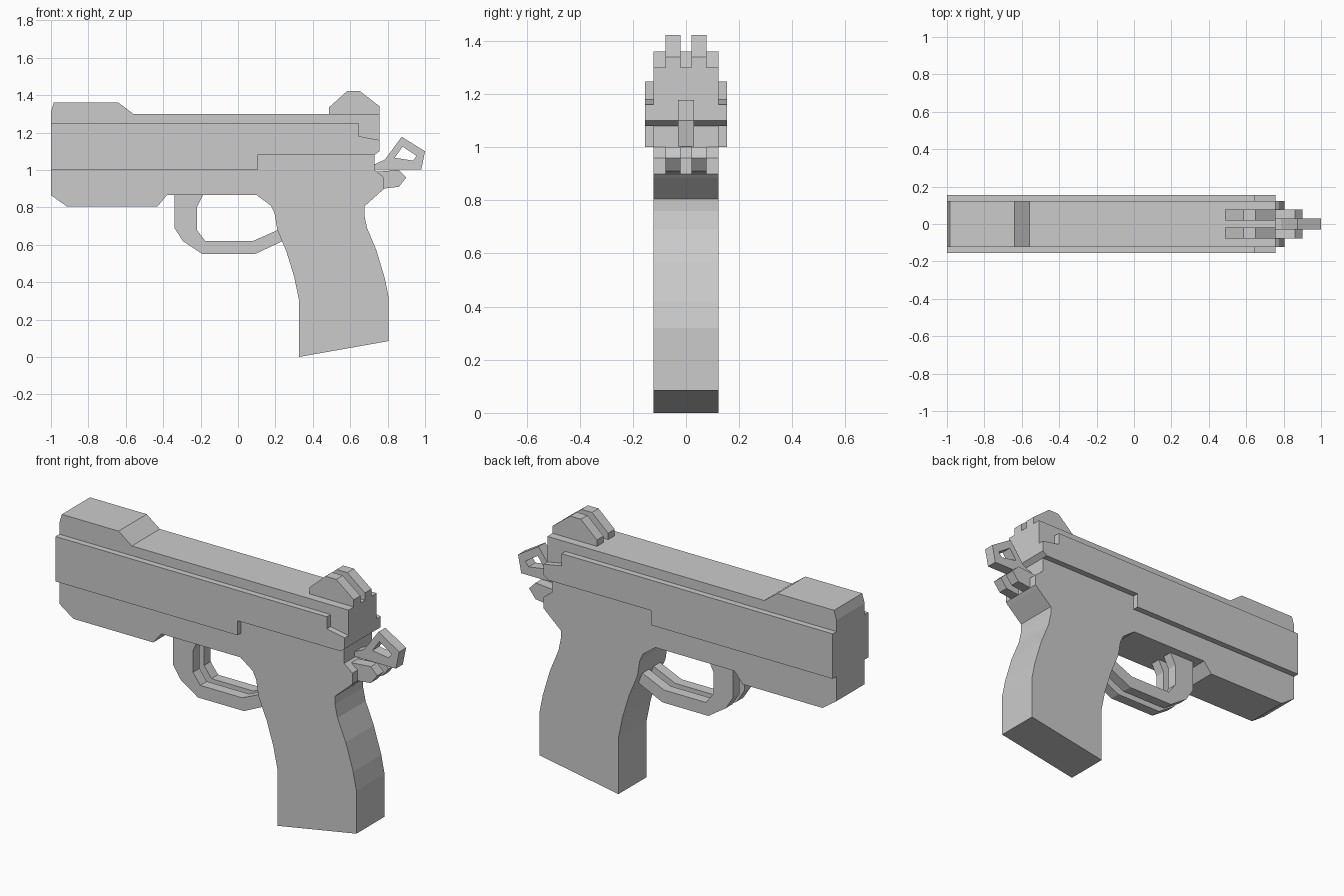
import bpy, bmesh


def plate(name, loops, y0, y1):
    """Extrude an xz outline (first loop) with optional holes from y0 to y1."""
    bm = bmesh.new()
    edges = []
    for pts in loops:
        vs = [bm.verts.new((x, y0, z)) for x, z in pts]
        if len(loops) == 1:
            bm.faces.new(vs)
        else:
            edges += [bm.edges.new((vs[i], vs[i - 1])) for i in range(len(vs))]
    if edges:
        bmesh.ops.triangle_fill(bm, edges=edges, use_beauty=True)
    ext = bmesh.ops.extrude_face_region(bm, geom=bm.faces[:])
    for v in ext["geom"]:
        if isinstance(v, bmesh.types.BMVert):
            v.co.y = y1
    bmesh.ops.recalc_face_normals(bm, faces=bm.faces[:])
    mesh = bpy.data.meshes.new(name)
    bm.to_mesh(mesh)
    bm.free()
    ob = bpy.data.objects.new(name, mesh)
    bpy.context.collection.objects.link(ob)
    return ob


def pair(name, pts, y0, y1):
    """A plate mirrored to both sides of the centre plane."""
    ob = plate(name, [pts], y0, y1)
    mod = ob.modifiers.new("Mirror", 'MIRROR')
    mod.use_axis = (False, True, False)
    mod.use_mirror_merge = False


BODY, WIDE = 0.122, 0.155
GAP, PRONG = 0.02, 0.077

# Frame with dust cover and grip
plate("frame_and_grip", [[
    (-1, 1.0), (-1, 0.865), (-0.915, 0.805), (-0.43, 0.805), (-0.38, 0.865),
    (0.10, 0.865), (0.175, 0.81), (0.195, 0.77), (0.21, 0.68), (0.26, 0.56),
    (0.30, 0.43), (0.325, 0.31), (0.325, 0.0), (0.805, 0.085), (0.805, 0.32),
    (0.785, 0.42), (0.74, 0.57), (0.69, 0.69), (0.675, 0.76), (0.675, 0.805),
    (0.765, 0.885), (0.78, 0.90), (0.78, 0.96), (0.73, 1.0), (0.73, 1.08),
    (0.105, 1.08), (0.105, 1.0)]], -BODY, BODY)

# Upper slide with front ramp
plate("slide_core", [[
    (-1, 1.0), (0.105, 1.0), (0.105, 1.08), (0.73, 1.08), (0.757, 1.10),
    (0.757, 1.30), (-0.56, 1.30), (-0.64, 1.36), (-0.985, 1.36),
    (-1, 1.31)]], -BODY, BODY)

# Raised side panels of the slide
pair("slide_side_panel", [
    (-1, 1.0), (0.105, 1.0), (0.105, 1.08), (0.73, 1.08), (0.757, 1.10),
    (0.757, 1.16), (0.648, 1.18), (0.648, 1.247), (-1, 1.247)], BODY, WIDE)

# Twin rear sight plates
pair("rear_sight", [
    (0.487, 1.30), (0.487, 1.335), (0.585, 1.423), (0.65, 1.423),
    (0.757, 1.34), (0.757, 1.30)], GAP, PRONG)

# Trigger guard, two parallel rails
pair("trigger_guard", [
    (-0.34, 0.87), (-0.34, 0.69), (-0.295, 0.62), (-0.19, 0.55),
    (0.09, 0.55), (0.25, 0.625), (0.215, 0.68), (0.08, 0.62),
    (-0.175, 0.62), (-0.22, 0.68), (-0.22, 0.80), (-0.185, 0.87)], GAP, PRONG)

# Twin rear tangs under the hammer
pair("rear_tang", [
    (0.74, 0.99), (0.86, 1.0), (0.90, 0.96), (0.86, 0.91),
    (0.775, 0.90)], GAP, PRONG)

# Hammer with an open spur
plate("hammer", [
    [(0.73, 1.03), (0.785, 1.055), (0.875, 1.177), (1.0, 1.10),
     (0.98, 1.003), (0.73, 1.003)],
    [(0.838, 1.065), (0.88, 1.125), (0.955, 1.075), (0.935, 1.05)]],
    -0.03, 0.03)
